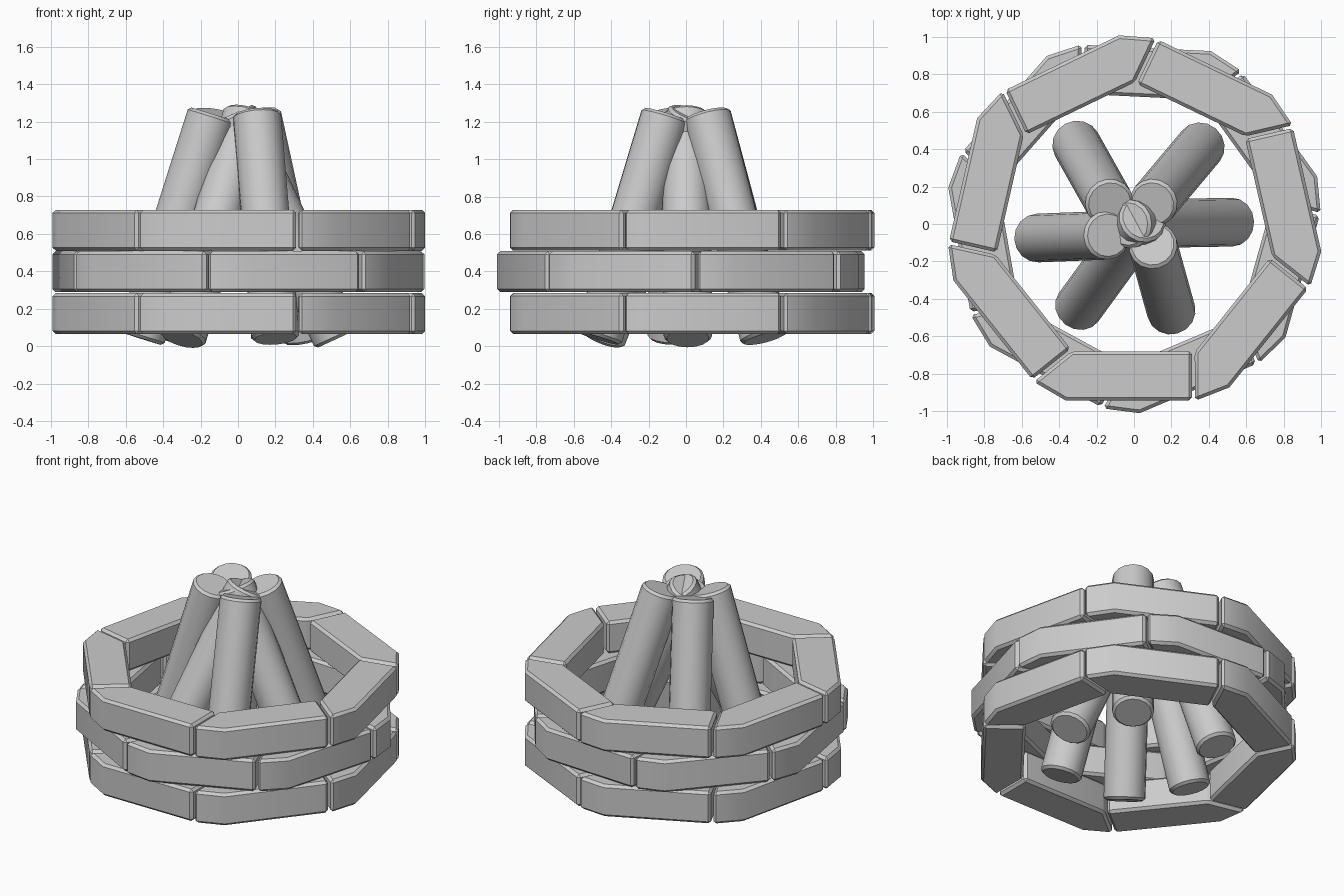
import bpy, bmesh
from math import pi, radians
from mathutils import Vector, Matrix

if "Cube" in bpy.data.objects:
    bpy.data.objects.remove(bpy.data.objects["Cube"])


def finish(bm, name, bevel, limit=38):
    """Chamfer the hard edges, make the object and shade it smooth by angle."""
    bmesh.ops.recalc_face_normals(bm, faces=bm.faces)
    hard = [e for e in bm.edges if e.calc_face_angle(0) > radians(limit)]
    bmesh.ops.bevel(bm, geom=hard, offset=bevel, segments=1, affect='EDGES')
    mesh = bpy.data.meshes.new(name)
    bm.to_mesh(mesh)
    bm.free()
    obj = bpy.data.objects.new(name, mesh)
    bpy.context.collection.objects.link(obj)
    bpy.ops.object.select_all(action='DESELECT')
    obj.select_set(True)
    bpy.context.view_layer.objects.active = obj
    bpy.ops.object.shade_smooth_by_angle(angle=radians(35))
    return obj


# Outline of one stone, seen from above, with one bend on the outside
STONE = [(0.31, -0.68), (-0.333, -0.68), (-0.535, -0.843), (-0.365, -0.942), (0.31, -0.942)]
STONES_PER_RING = 7


def stone(name, z, height, angle):
    bm = bmesh.new()
    face = bm.faces.new([bm.verts.new((x, y, z)) for x, y in STONE])
    top = bmesh.ops.extrude_face_region(bm, geom=[face])['geom']
    bmesh.ops.translate(bm, vec=(0, 0, height),
                        verts=[g for g in top if isinstance(g, bmesh.types.BMVert)])
    bmesh.ops.rotate(bm, verts=bm.verts, matrix=Matrix.Rotation(angle, 3, 'Z'))
    finish(bm, name, 0.017)


def log(name, bottom, top, radius=0.13):
    a, b = Vector(bottom), Vector(top)
    axis = b - a
    bm = bmesh.new()
    place = Matrix.Translation((a + b) / 2) @ axis.to_track_quat('Z', 'Y').to_matrix().to_4x4()
    bmesh.ops.create_cone(bm, cap_ends=True, segments=16, radius1=radius, radius2=radius,
                          depth=axis.length, matrix=place)
    finish(bm, name, 0.016)


# Three stone rings, the middle one turned so the joints are staggered
for level, (z, turn) in enumerate([(0.065, 0), (0.289, 0.4), (0.51, 0)]):
    for i in range(STONES_PER_RING):
        stone(f"ring_{level + 1}_stone_{i + 1}", z, 0.219, turn + i * 2 * pi / STONES_PER_RING)

# Six logs leaning together; two of them cross through the middle
LOGS = [
    ((0.53, 0.01), (-0.03, 0.00)),
    ((0.36, 0.42), (0.10, 0.11)),
    ((-0.31, 0.43), (-0.13, 0.11)),
    ((-0.52, -0.075), (-0.14, -0.06)),
    ((-0.30, -0.45), (0.05, 0.03)),
    ((0.20, -0.47), (0.10, -0.11)),
]
for i, (foot, tip) in enumerate(LOGS):
    log(f"log_{i + 1}", (*foot, 0.042), (*tip, 1.24))
